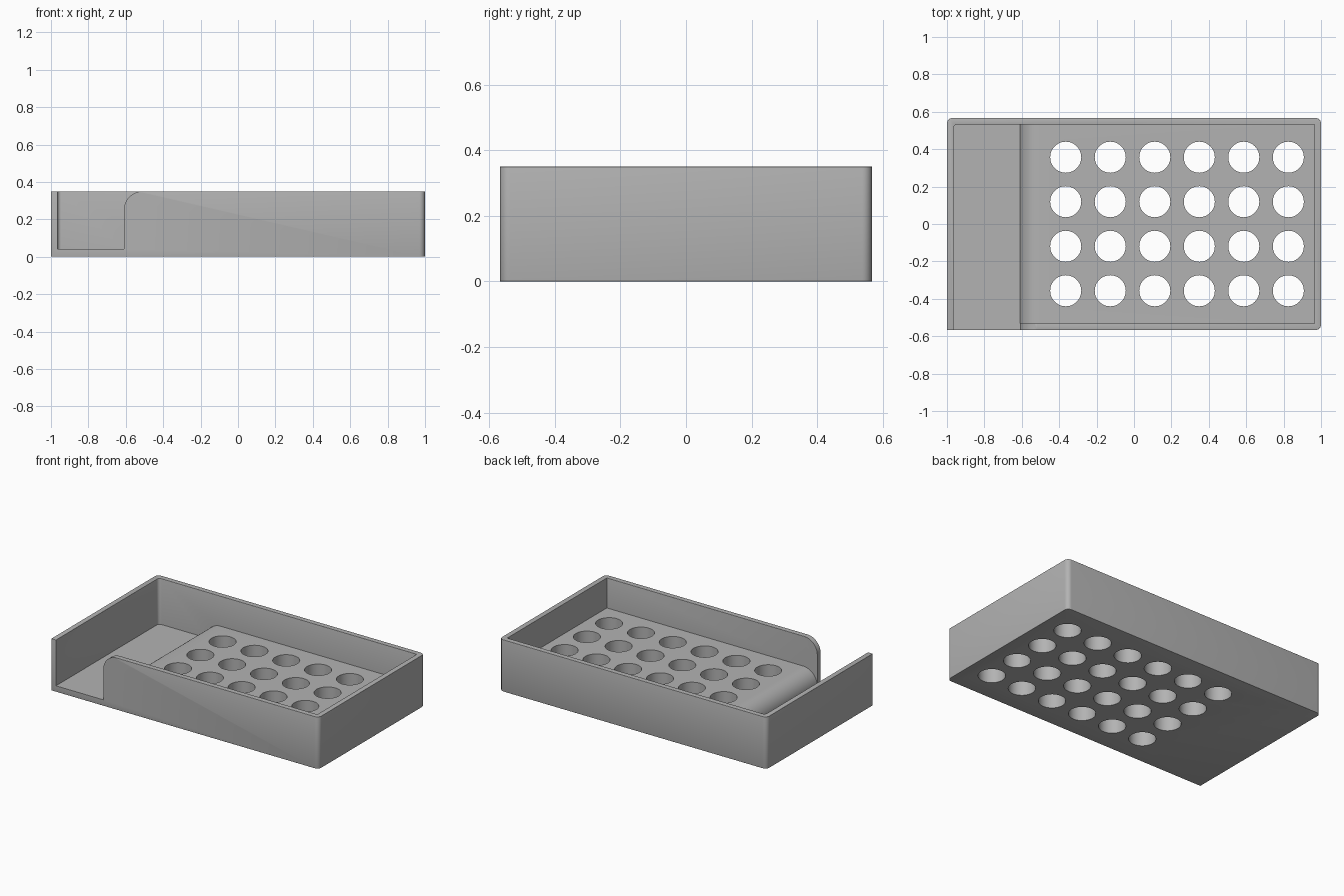
import bpy, bmesh, math

if "Cube" in bpy.data.objects:
    bpy.data.objects.remove(bpy.data.objects["Cube"], do_unlink=True)

L, W, H = 1.0, 0.567, 0.35          # half length, half width, height
WALL, FLOOR, DECK = 0.035, 0.04, 0.147
STEP_X = -0.61                      # where the raised deck starts
INX, INY = L - WALL, W - WALL

grey = bpy.data.materials.new("plain grey")
grey.use_nodes = True
grey.diffuse_color = (0.45, 0.45, 0.45, 1)
grey.node_tree.nodes["Principled BSDF"].inputs["Base Color"].default_value = (0.45, 0.45, 0.45, 1)


def make_object(name, bm):
    bmesh.ops.recalc_face_normals(bm, faces=bm.faces)
    mesh = bpy.data.meshes.new(name)
    bm.to_mesh(mesh)
    bm.free()
    ob = bpy.data.objects.new(name, mesh)
    mesh.materials.append(grey)
    bpy.context.collection.objects.link(ob)
    return ob


def extrude(bm, points, direction):
    face = bm.faces.new([bm.verts.new(p) for p in points])
    new = bmesh.ops.extrude_face_region(bm, geom=[face])["geom"]
    bmesh.ops.translate(bm, vec=direction, verts=[g for g in new if isinstance(g, bmesh.types.BMVert)])


def round_uprights(bm, radius, test):
    edges = [e for e in bm.edges
             if abs(e.verts[0].co.z - e.verts[1].co.z) > 0.1
             and abs(e.verts[0].co.x - e.verts[1].co.x) < 0.001
             and abs(e.verts[0].co.y - e.verts[1].co.y) < 0.001 and test(e.verts[0].co)]
    bmesh.ops.bevel(bm, geom=edges, offset=radius, segments=6, profile=0.5, affect='EDGES')


def prism_y(points, y0, y1):
    bm = bmesh.new()
    extrude(bm, [(x, y0, z) for x, z in points], (0, y1 - y0, 0))
    return bm


def step_arc(radius, top, n=14):
    # quarter round from the step face up to a flat top
    return [(STEP_X + radius * (1 - math.cos(a)), top - radius * (1 - math.sin(a)))
            for a in (math.pi / 2 * i / n for i in range(n + 1))]


def cut(target, cutter):
    cutter.hide_render = True
    mod = target.modifiers.new("cut", 'BOOLEAN')
    mod.operation, mod.solver, mod.object = 'DIFFERENCE', 'EXACT', cutter
    bpy.ops.object.select_all(action='DESELECT')
    bpy.context.view_layer.objects.active = target
    target.select_set(True)
    bpy.ops.object.modifier_apply(modifier=mod.name)
    bpy.data.objects.remove(cutter, do_unlink=True)


# outer body, square only at the corner beside the opening
bm = prism_y([(-L, 0), (L, 0), (L, H), (-L, H)], -W, W)
round_uprights(bm, 0.03, lambda p: p.x > 0 or p.y > 0)
tray = make_object("tray", bm)

# cavity with low floor, rounded step and raised deck
profile = [(-INX, FLOOR), *step_arc(DECK - FLOOR, DECK), (INX, DECK), (INX, 0.5), (-INX, 0.5)]
bm = prism_y(profile, -INY, INY)
round_uprights(bm, 0.02, lambda p: p.x < -0.9 and p.y > 0)
cut(tray, make_object("cavity_cutter", bm))

# front opening with a rounded shoulder
profile = [(-INX, FLOOR), (STEP_X, FLOOR), *step_arc(0.1, H), (STEP_X + 0.1, 0.5), (-INX, 0.5)]
cut(tray, make_object("opening_cutter", prism_y(profile, -0.7, -0.5)))

# softened rim and base edges
bm = bmesh.new()
bm.from_mesh(tray.data)
edges = [e for e in bm.edges if e.is_manifold and e.calc_face_angle(0) > 1.2
         and any(all(abs(v.co.z - z) < 0.001 for v in e.verts) for z in (0, H))]
bmesh.ops.bevel(bm, geom=edges, offset=0.01, segments=3, profile=0.5, affect='EDGES', clamp_overlap=True)
bm.to_mesh(tray.data)
bm.free()

# grid of round through holes
bm = bmesh.new()
for i in range(6):
    for j in range(4):
        made = bmesh.ops.create_cone(bm, cap_ends=True, segments=48, radius1=0.083, radius2=0.083, depth=0.6)
        bmesh.ops.translate(bm, vec=(-0.365 + 0.238 * i, (j - 1.5) * 0.238, 0.1), verts=made["verts"])
cut(tray, make_object("hole_cutter", bm))

bpy.ops.object.shade_smooth_by_angle(angle=math.radians(35))
